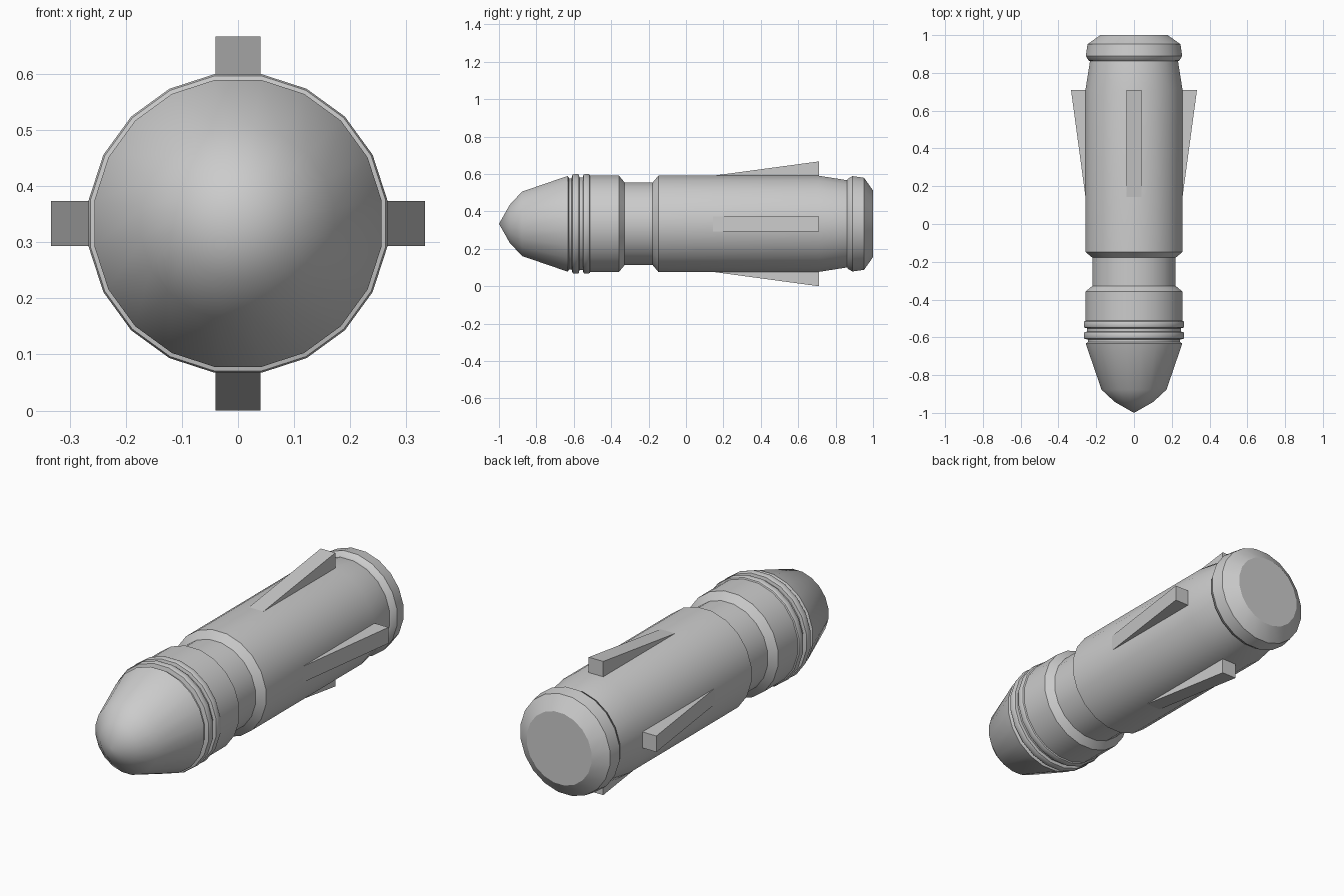
import bpy, bmesh
from math import cos, sin, pi, radians

if "Cube" in bpy.data.objects:
    bpy.data.objects.remove(bpy.data.objects["Cube"])

SIDES = 20
CZ = 0.3335   # height of the long axis


def finish(name, bm, smooth):
    bmesh.ops.recalc_face_normals(bm, faces=bm.faces)
    mesh = bpy.data.meshes.new(name)
    bm.to_mesh(mesh)
    bm.free()
    ob = bpy.data.objects.new(name, mesh)
    bpy.context.collection.objects.link(ob)
    if smooth:
        bpy.ops.object.select_all(action='DESELECT')
        ob.select_set(True)
        bpy.context.view_layer.objects.active = ob
        bpy.ops.object.shade_smooth_by_angle(angle=radians(35))
    return ob


def lathe(name, profile):
    """Turn (y, flat-to-axis radius) points around the long axis, flats facing up and sideways."""
    bm = bmesh.new()
    rings = []
    for y, r in profile:
        if r == 0:
            rings.append([bm.verts.new((0, y, CZ))] * SIDES)
            continue
        rad = r / cos(pi / SIDES)
        angles = [2 * pi * (i + 0.5) / SIDES for i in range(SIDES)]
        rings.append([bm.verts.new((rad * cos(a), y, CZ + rad * sin(a))) for a in angles])
    for a, b in zip(rings, rings[1:]):
        for i in range(SIDES):
            j = (i + 1) % SIDES
            bm.faces.new(dict.fromkeys((a[i], a[j], b[j], b[i])))
    for ring in (rings[0], rings[-1]):
        if len(set(ring)) > 2:
            bm.faces.new(ring)
    return finish(name, bm, True)


# Whole turned shell: nose, two bands, waist, barrel, tail collar
lathe("shell", [
    (-1.0, 0), (-0.942, 0.102), (-0.877, 0.172), (-0.632, 0.256),
    (-0.625, 0.243), (-0.612, 0.243),
    (-0.607, 0.263), (-0.600, 0.266), (-0.580, 0.266), (-0.573, 0.263),
    (-0.570, 0.248), (-0.552, 0.248),
    (-0.548, 0.263), (-0.541, 0.266), (-0.522, 0.266), (-0.515, 0.263),
    (-0.512, 0.257), (-0.358, 0.257), (-0.328, 0.221), (-0.178, 0.221),
    (-0.148, 0.257), (0.71, 0.257), (0.862, 0.233),
    (0.866, 0.241), (0.89, 0.255), (0.952, 0.246), (1.0, 0.178)])

# Four wedge fins
for k, side in enumerate(("top", "left", "bottom", "right")):
    bm = bmesh.new()
    section = [(0.14, 0.2565), (0.71, 0.3335), (0.71, 0.235), (0.14, 0.235)]
    a = k * pi / 2
    ends = []
    for x in (-0.04, 0.04):
        ends.append([bm.verts.new((x * cos(a) - h * sin(a), y, CZ + x * sin(a) + h * cos(a)))
                     for y, h in section])
    for e in ends:
        bm.faces.new(e)
    for i in range(4):
        j = (i + 1) % 4
        bm.faces.new((ends[0][i], ends[0][j], ends[1][j], ends[1][i]))
    finish(side + "_fin", bm, False)
